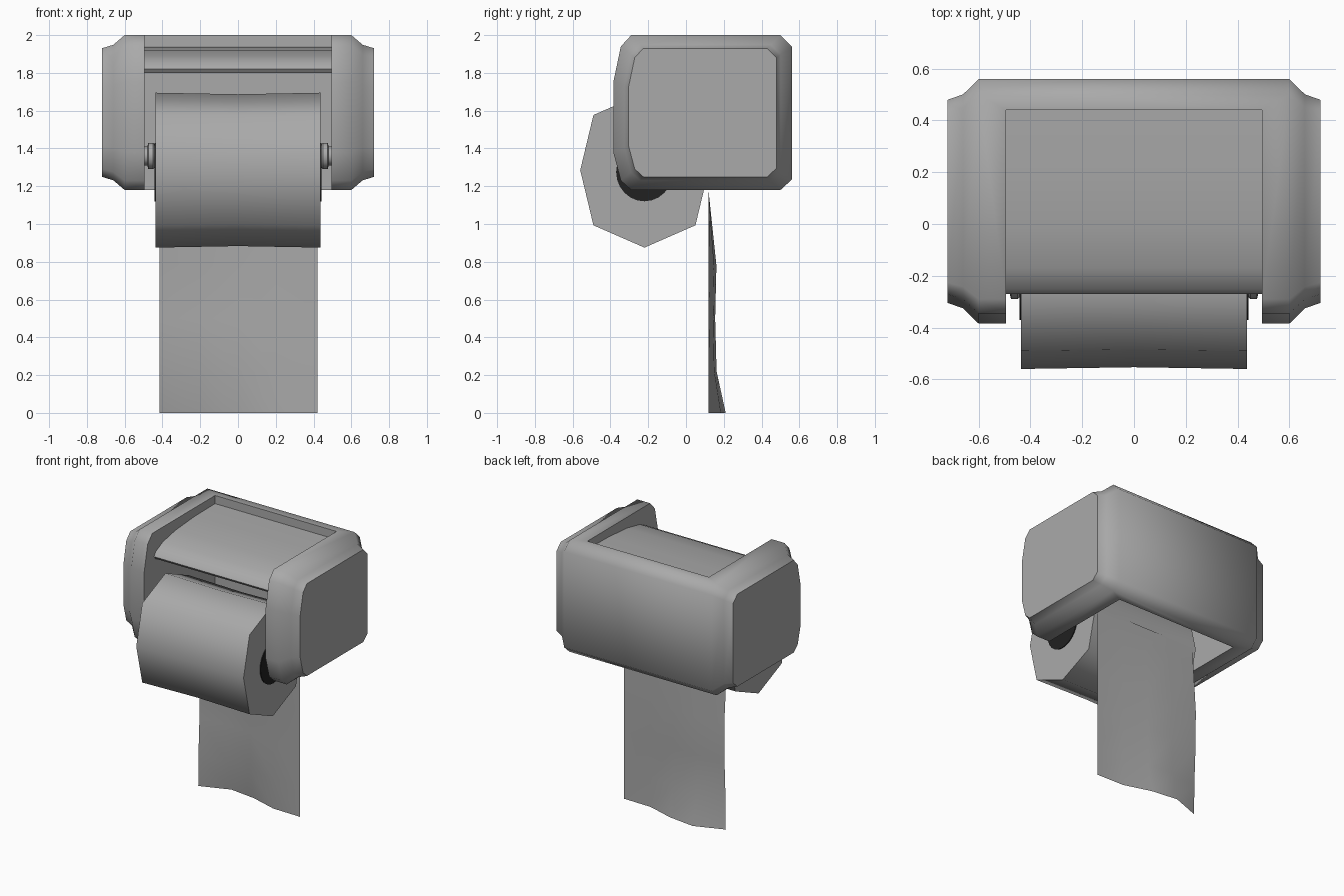
import bpy, bmesh, math

if "Cube" in bpy.data.objects:
    bpy.data.objects.remove(bpy.data.objects["Cube"])


def material(name, rgb):
    m = bpy.data.materials.new(name)
    m.diffuse_color = (*rgb, 1)
    m.use_nodes = True
    m.node_tree.nodes["Principled BSDF"].inputs["Base Color"].default_value = m.diffuse_color
    return m


GREY = material("plain grey", (0.4, 0.4, 0.4))
DARK = material("dark core", (0.015, 0.015, 0.015))


def loft(name, rings, mat, angle=50, caps=True):
    """Skin closed rings of (x, y, z) points."""
    bm = bmesh.new()
    rows = [[bm.verts.new(p) for p in r] for r in rings]
    n = len(rows[0])
    for a, b in zip(rows, rows[1:]):
        for i in range(n):
            j = (i + 1) % n
            bm.faces.new((a[i], a[j], b[j], b[i]))
    if caps:
        bm.faces.new(rows[0])
        bm.faces.new(rows[-1])
    bmesh.ops.recalc_face_normals(bm, faces=bm.faces)
    return finish(name, bm, mat, angle)


def finish(name, bm, mat, angle):
    me = bpy.data.meshes.new(name)
    bm.to_mesh(me)
    bm.free()
    me.materials.append(mat)
    ob = bpy.data.objects.new(name, me)
    bpy.context.collection.objects.link(ob)
    shade(ob, angle)
    return ob


def shade(ob, angle):
    bpy.ops.object.select_all(action='DESELECT')
    ob.select_set(True)
    bpy.context.view_layer.objects.active = ob
    bpy.ops.object.shade_smooth_by_angle(angle=math.radians(angle))


def circle(x, cy, cz, ry, rz, n):
    return [(x, cy + ry * math.cos(2 * math.pi * i / n),
             cz + rz * math.sin(2 * math.pi * i / n)) for i in range(n)]


# holder: side profile lofted across x, shrinking at the outer panels
side = [(.50, 2.0), (.56, 1.94), (.56, 1.235), (.50, 1.18), (-.29, 1.18),
        (-.345, 1.23), (-.385, 1.38), (-.385, 1.75), (-.345, 1.94), (-.29, 2.0)]
CY, CZ = .0875, 1.59
stations = [(-.72, .83), (-.66, .875), (-.60, 1), (.60, 1), (.66, .875), (.72, .83)]
holder = loft("holder", [[(x, CY + (y - CY) * s, CZ + (z - CZ) * s) for y, z in side]
                         for x, s in stations], GREY)

# open bay between the arms
bay = [(-1, 1), (.44, 1), (.44, 2.2), (-1, 2.2)]
cutter = loft("bay_cutter", [[(x, y, z) for y, z in bay] for x in (-.495, .495)], GREY)
cutter.hide_render = True
mod = holder.modifiers.new("bay", 'BOOLEAN')
mod.operation, mod.solver, mod.object = 'DIFFERENCE', 'EXACT', cutter
bpy.context.view_layer.objects.active = holder
bpy.ops.object.modifier_apply(modifier="bay")
bpy.data.objects.remove(cutter)
shade(holder, 50)

# curved lid that drops to a lip at the front
lid = [(.445, 1.94), (.2, 1.937), (-.02, 1.92), (-.17, 1.89), (-.25, 1.85), (-.27, 1.82),
       (-.255, 1.80), (-.235, 1.82), (-.16, 1.86), (-.02, 1.89), (.2, 1.907), (.445, 1.91)]
loft("lid", [[(x, y, z) for y, z in lid] for x in (-.497, .497)], GREY)

# eight-sided paper roll, slightly pinched in the middle
RY, RZ = -.22, 1.285
roll = [(.34, 0), (.27, .292), (0, .41), (-.27, .292),
        (-.34, 0), (-.27, -.292), (0, -.41), (.27, -.292)]
loft("paper_roll", [[(x, RY + y * s, RZ + z * s) for y, z in roll]
                    for x, s in ((-.437, 1), (0, .98), (.437, 1))], GREY, 60)

# dark core openings on both roll ends, and spindle pins reaching the arms
for sgn, label in ((-1, "left"), (1, "right")):
    loft(label + "_core", [circle(sgn * x, RY, RZ - .01, .15, .155, 24)
                           for x in (.434, .443)], DARK)
    loft(label + "_pin", [circle(sgn * x, RY, 1.36, r, r, 12)
                          for x, r in ((.43, .05), (.45, .07), (.475, .07),
                                       (.48, .05), (.50, .05))], GREY, 40)

# hanging sheet, rippling more towards its lower end
bm = bmesh.new()
xs = [-.415, -.2, 0, .2, .42]
ripple = [.01, .09, .065, .005, 0]
levels = [(1.285, 0, 0), (1.17, 0, 0), (.78, .25, .025), (.5, .2, .022),
          (.22, .4, .008), (0, 1, 0)]
grid = [[bm.verts.new((x, .12 + r * amp + edge * (.42 - x) / .835, z))
         for x, r in zip(xs, ripple)] for z, amp, edge in levels]
for a, b in zip(grid, grid[1:]):
    for i in range(len(xs) - 1):
        bm.faces.new((a[i], b[i], b[i + 1], a[i + 1]))
bmesh.ops.recalc_face_normals(bm, faces=bm.faces)
finish("hanging_sheet", bm, GREY, 60)
